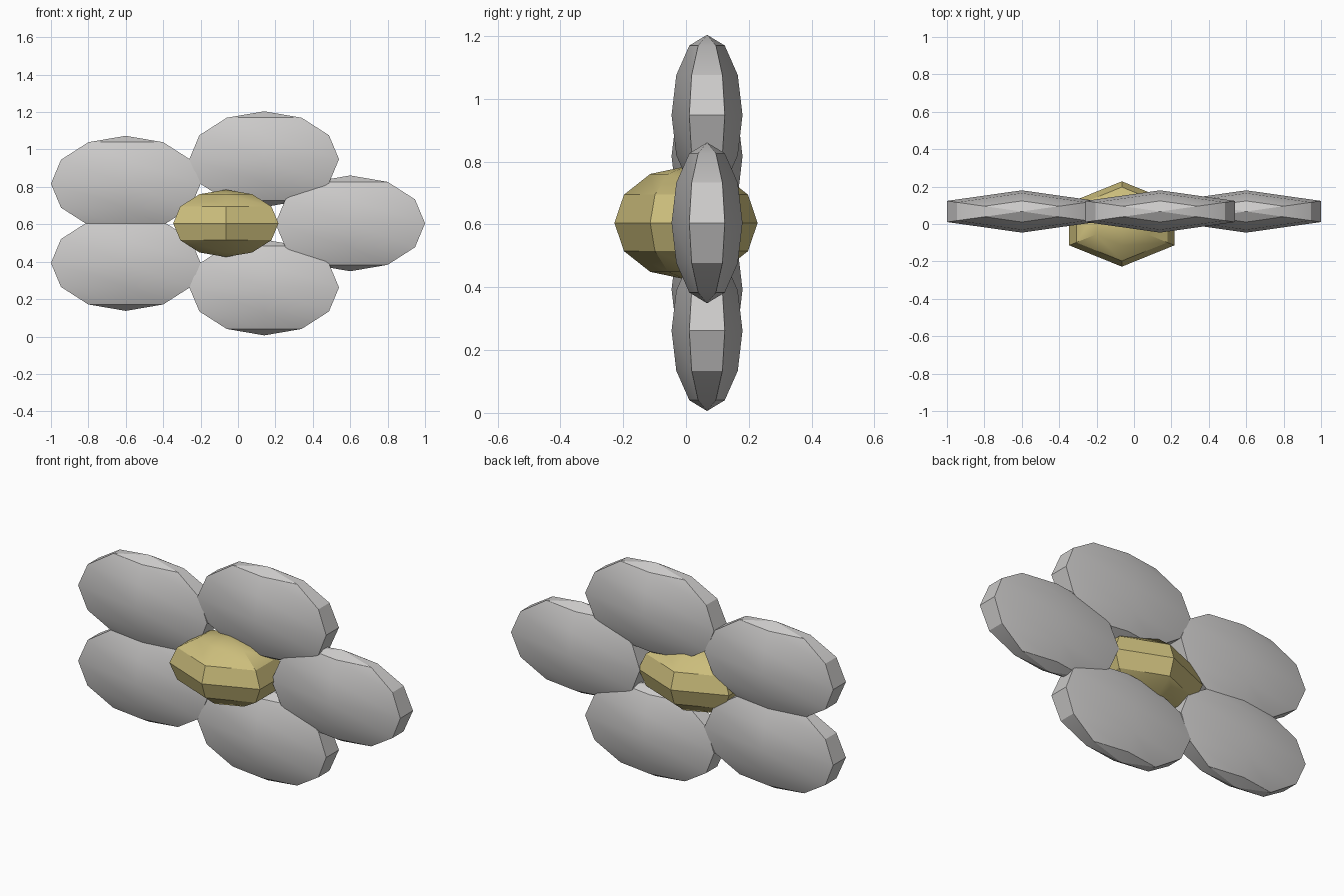
import bpy
import math

cube = bpy.data.objects.get("Cube")
if cube:
    bpy.data.objects.remove(cube, do_unlink=True)


def make_material(name, color):
    mat = bpy.data.materials.new(name)
    mat.use_nodes = True
    mat.diffuse_color = color
    mat.node_tree.nodes["Principled BSDF"].inputs["Base Color"].default_value = color
    return mat


def faceted_ellipsoid(name, location, radii, mat):
    """Six-sided sphere whose corners point along +y and -y."""
    bpy.ops.mesh.primitive_uv_sphere_add(segments=6, ring_count=6, radius=1, location=location)
    obj = bpy.context.object
    obj.name = name
    obj.scale = radii
    bpy.ops.object.transform_apply(location=False, rotation=False, scale=True)
    bpy.ops.object.shade_smooth_by_angle(angle=math.radians(30))
    obj.data.materials.append(mat)
    return obj


petal_grey = make_material("petal grey", (0.60, 0.59, 0.585, 1))
centre_yellow = make_material("centre yellow", (0.60, 0.51, 0.20, 1))

MID_Z = 0.605

# Yellow heart of the flower
faceted_ellipsoid("flower_centre", (-0.065, 0, MID_Z), (0.325, 0.228, 0.18), centre_yellow)

# Five petals, mirrored above and below the middle
petals = {
    "petal_side": (0.6, 0),
    "petal_top": (0.14, 0.343),
    "petal_bottom": (0.14, -0.343),
    "petal_outer_top": (-0.6, 0.212),
    "petal_outer_bottom": (-0.6, -0.212),
}
for name, (x, dz) in petals.items():
    faceted_ellipsoid(name, (x, 0.067, MID_Z + dz), (0.462, 0.113, 0.256), petal_grey)
